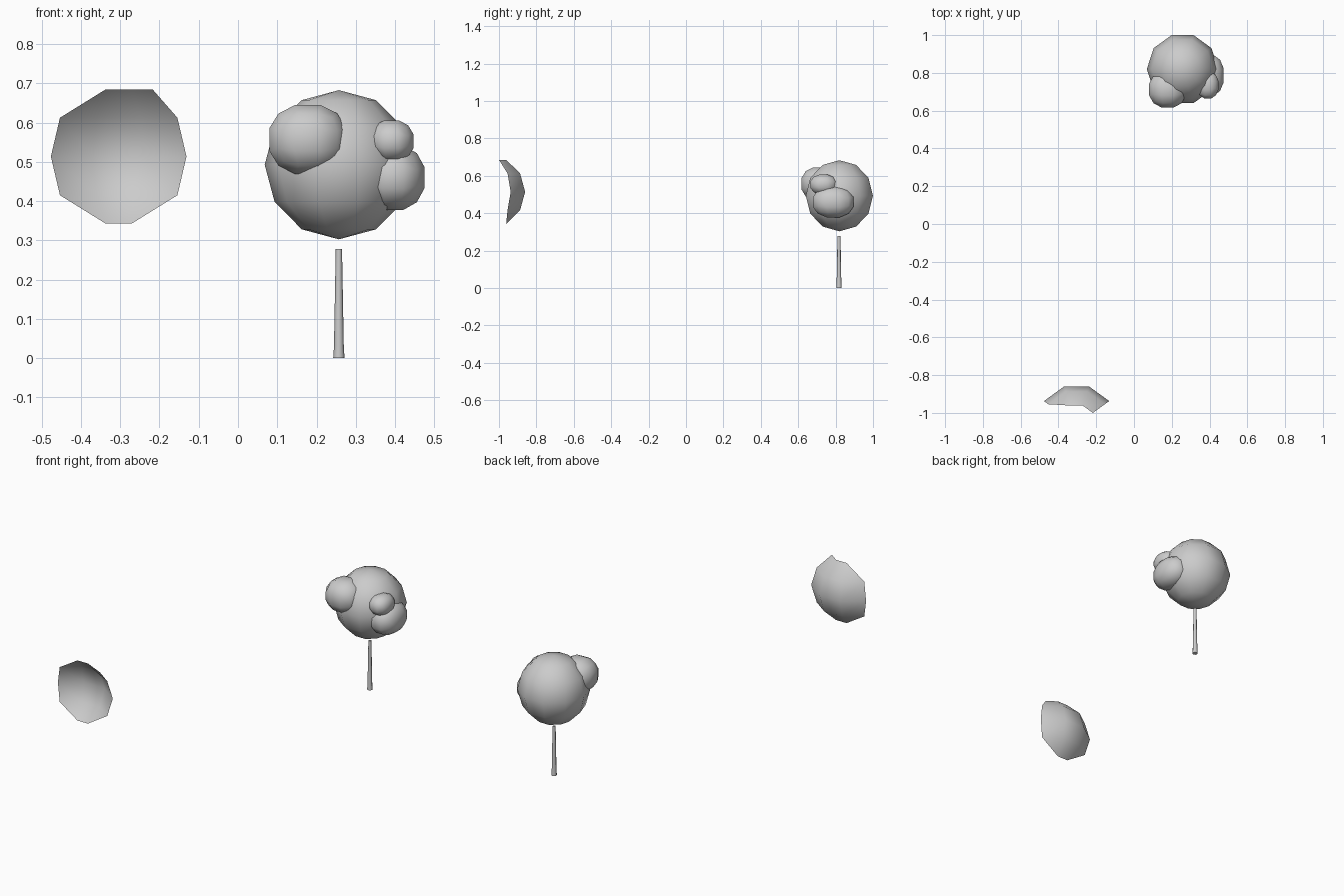
import bpy, bmesh
from math import sin, cos, pi, radians
from mathutils import Vector

if "Cube" in bpy.data.objects:
    bpy.data.objects.remove(bpy.data.objects["Cube"])


def finish(bm, name, loc):
    for f in bm.faces:
        f.smooth = True
    me = bpy.data.meshes.new(name)
    bm.to_mesh(me)
    bm.free()
    ob = bpy.data.objects.new(name, me)
    ob.location = loc
    bpy.context.collection.objects.link(ob)
    return ob


def ball_point(lon, lat, r):
    a, b = radians(lon), radians(lat)
    return Vector((r[0] * cos(b) * cos(a), r[1] * cos(b) * sin(a), r[2] * sin(b)))


# Low-poly ball: 10 segments, 6 rings
def ball(name, loc, r):
    bm = bmesh.new()
    rings = [[bm.verts.new(ball_point(36 * i, lat, r)) for i in range(10)]
             for lat in (-60, -30, 0, 30, 60)]
    bottom, top = bm.verts.new((0, 0, -r[2])), bm.verts.new((0, 0, r[2]))
    for i in range(10):
        j = (i + 1) % 10
        for lo, hi in zip(rings, rings[1:]):
            bm.faces.new((lo[i], lo[j], hi[j], hi[i]))
        bm.faces.new((bottom, rings[0][j], rings[0][i]))
        bm.faces.new((top, rings[-1][i], rings[-1][j]))
    return finish(bm, name, loc)


# Leaf clump: cube cut in thirds and rounded into a ball
def clump(name, loc, half):
    bm = bmesh.new()
    bmesh.ops.create_cube(bm, size=2)
    bmesh.ops.subdivide_edges(bm, edges=bm.edges[:], cuts=2, use_grid_fill=True)
    for v in bm.verts:
        n = v.co.normalized() / 0.905
        v.co = Vector([n[k] * half[k] for k in range(3)])
    return finish(bm, name, loc)


# Loose shell piece: open patch of the same kind of ball
def shell(name, loc, r):
    bm = bmesh.new()
    lons, lats = (36, 72, 108, 144), (-60, -30, 0, 30, 60)
    missing = {(36, -60), (144, -60), (144, 60)}
    grid = {(a, b): bm.verts.new(ball_point(a, b, r))
            for a in lons for b in lats if (a, b) not in missing}
    for a0, a1 in zip(lons, lons[1:]):
        for b0, b1 in zip(lats, lats[1:]):
            corners = [(a0, b0), (a1, b0), (a1, b1), (a0, b1)]
            bm.faces.new([grid[c] for c in corners if c in grid])
    return finish(bm, name, loc)


# Trunk: tapered 8-sided post with a slight flare
def trunk(name, loc, profile, sides=8):
    bm = bmesh.new()
    rings = [[bm.verts.new((r * cos(2 * pi * i / sides), r * sin(2 * pi * i / sides), z))
              for i in range(sides)] for r, z in profile]
    for lo, hi in zip(rings, rings[1:]):
        for i in range(sides):
            j = (i + 1) % sides
            bm.faces.new((lo[i], lo[j], hi[j], hi[i]))
    bm.faces.new(rings[0][::-1])
    bm.faces.new(rings[-1])
    ob = finish(bm, name, loc)
    bpy.context.view_layer.objects.active = ob
    ob.select_set(True)
    bpy.ops.object.shade_smooth_by_angle(angle=radians(50))
    ob.select_set(False)


trunk("trunk", (0.257, 0.818, 0), [(0.0145, 0), (0.0125, 0.03), (0.008, 0.278)])
ball("crown", (0.257, 0.82, 0.493), (0.189, 0.189, 0.19))
clump("clump_left", (0.178, 0.712, 0.557), (0.098, 0.095, 0.088))
clump("clump_right_upper", (0.391, 0.735, 0.553), (0.056, 0.07, 0.053))
clump("clump_right_lower", (0.395, 0.787, 0.46), (0.08, 0.108, 0.082))
shell("shell_piece", (-0.304, -1.0626, 0.514), (0.2135, 0.213, 0.1975))
